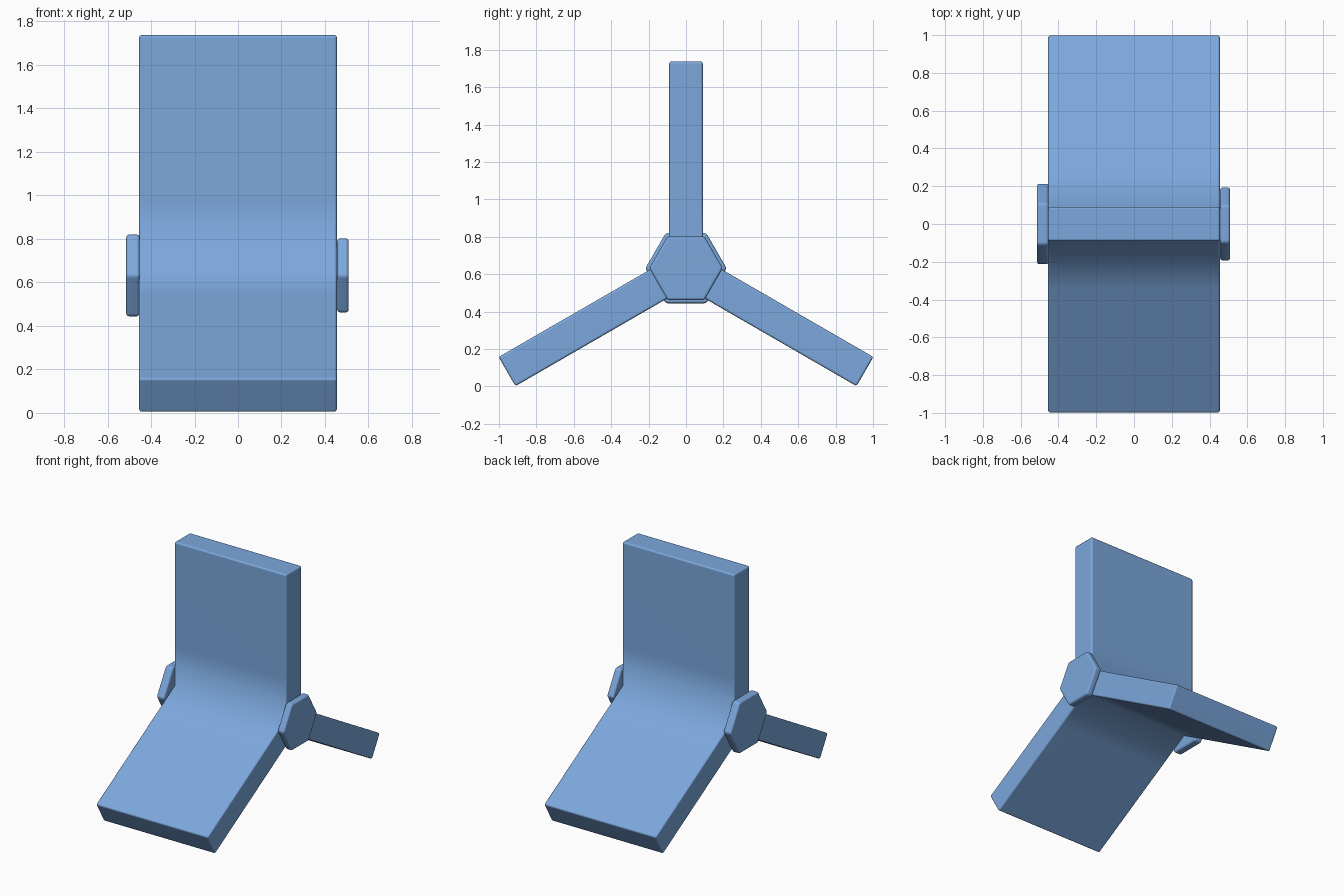
import bpy, bmesh, math
from mathutils import Vector

if "Cube" in bpy.data.objects:
    bpy.data.objects.remove(bpy.data.objects["Cube"])

HUB_Z = 0.632      # height of the hub axis
REACH = 1.105      # blade length from the axis
HALF_T = 0.09      # half blade thickness
HALF_W = 0.455     # half blade width along x

blue = bpy.data.materials.new("soft blue")
blue.diffuse_color = (0.2, 0.39, 0.72, 1)
blue.use_nodes = True
blue.node_tree.nodes["Principled BSDF"].inputs["Base Color"].default_value = blue.diffuse_color


def finish(bm, name, width, min_angle=30):
    """Round the convex edges, shade smooth and link the object."""
    bmesh.ops.remove_doubles(bm, verts=bm.verts, dist=1e-4)
    bmesh.ops.recalc_face_normals(bm, faces=bm.faces)
    edges = [e for e in bm.edges if len(e.link_faces) == 2
             and e.calc_face_angle_signed() > math.radians(min_angle)]
    bmesh.ops.bevel(bm, geom=edges, offset=width, offset_type='OFFSET',
                    segments=3, profile=0.5, affect='EDGES', clamp_overlap=True)
    for f in bm.faces:
        f.smooth = True
    mesh = bpy.data.meshes.new(name)
    bm.to_mesh(mesh)
    bm.free()
    mesh.materials.append(blue)
    ob = bpy.data.objects.new(name, mesh)
    bpy.context.collection.objects.link(ob)
    wn = ob.modifiers.new("weighted normals", 'WEIGHTED_NORMAL')
    wn.keep_sharp = True
    return ob


def prism(bm, outline, x0, x1, caps):
    """Extrude a yz outline along x, capping with the listed index groups."""
    lo = [bm.verts.new((x0, y, z)) for y, z in outline]
    hi = [bm.verts.new((x1, y, z)) for y, z in outline]
    n = len(outline)
    for i in range(n):
        j = (i + 1) % n
        bm.faces.new((lo[i], lo[j], hi[j], hi[i]))
    for group in caps:
        bm.faces.new([lo[i] for i in reversed(group)])
        bm.faces.new([hi[i] for i in group])


# Three blades joined in one Y-shaped body
outline, caps = [], []
inner = HALF_T / math.tan(math.radians(60))
for k in range(3):
    a = math.radians(90 + 120 * k)
    d = Vector((math.cos(a), math.sin(a)))
    p = Vector((-d.y, d.x))
    for r, s in ((inner, -1), (0.34, -1), (REACH, -1), (REACH, 1), (0.34, 1)):
        q = d * r + p * s * HALF_T
        outline.append((q.x, q.y + HUB_Z))
    b, nxt = 5 * k, (5 * k + 5) % 15
    caps += [(b, b + 1, b + 4, nxt), (b + 1, b + 2, b + 3, b + 4)]
caps.append((0, 5, 10))
bm = bmesh.new()
prism(bm, outline, -HALF_W, HALF_W, caps)
finish(bm, "three_blades", 0.012)

# Hexagonal end caps, the left one slightly larger
for name, radius, x0, x1 in (("left_hex_cap", 0.217, -0.514, -0.452),
                             ("right_hex_cap", 0.197, 0.456, 0.509)):
    ring = [(radius * math.cos(math.radians(60 * i)),
             HUB_Z + radius * math.sin(math.radians(60 * i))) for i in range(6)]
    bm = bmesh.new()
    prism(bm, ring, x0, x1, [tuple(range(6))])
    finish(bm, name, 0.014)
